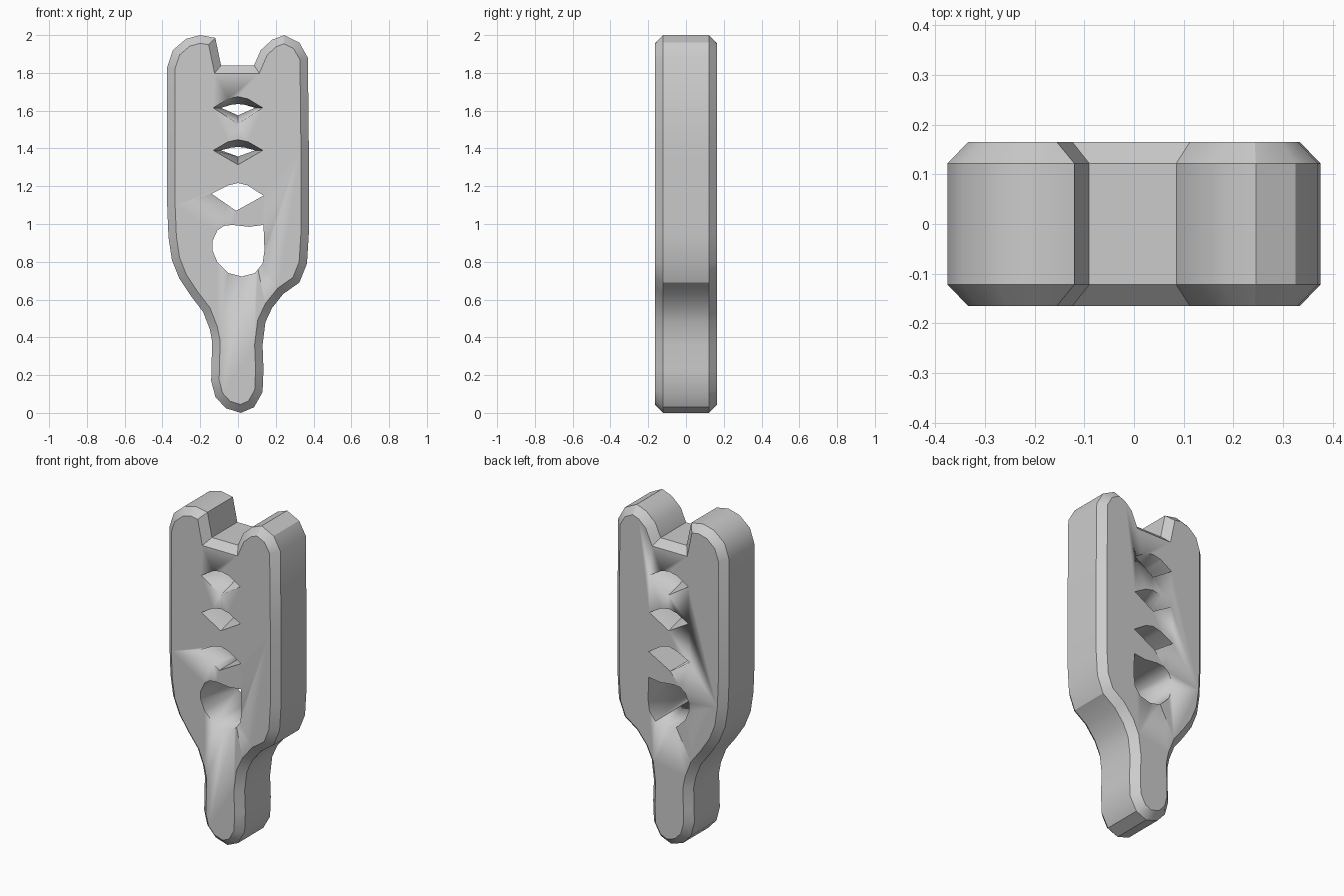
import bpy, bmesh, math
from mathutils import Vector

if "Cube" in bpy.data.objects:
    bpy.data.objects.remove(bpy.data.objects["Cube"])

# Outer silhouette in x, z, clockwise from the left shoulder
OUTLINE = [(-.375, 1.1), (-.375, 1.83), (-.345, 1.92), (-.275, 1.98), (-.20, 2.0),
           (-.12, 1.985), (-.09, 1.84), (.085, 1.84), (.12, 1.92), (.18, 1.975),
           (.245, 2.0), (.325, 1.96), (.37, 1.88), (.375, 1.4), (.375, .95),
           (.365, .79), (.325, .69), (.24, .63), (.18, .555), (.145, .48),
           (.13, .36), (.135, .23), (.13, .11), (.085, .03), (.015, 0),
           (-.065, .025), (-.12, .085), (-.142, .17), (-.14, .25), (-.137, .38),
           (-.15, .445), (-.185, .535), (-.25, .62), (-.31, .71), (-.35, .81),
           (-.368, .93)]
ROUND_HOLE = [(-.135, .91), (-.11, .965), (-.075, .99), (-.03, .995), (.06, .985),
              (.135, .995), (.14, .86), (.13, .79), (.09, .74), (.02, .722),
              (-.05, .74), (-.11, .80), (-.135, .86)]
DIAMOND = [(-.14, 1.16), (-.05, 1.205), (0, 1.217), (.05, 1.205), (.135, 1.15), (-.01, 1.07)]


def inset(points, d):
    """Mitred inward offset of a clockwise outline."""
    pts = [Vector(p) for p in points]
    out = []
    for i, p in enumerate(pts):
        a = (p - pts[i - 1]).normalized()
        b = (pts[(i + 1) % len(pts)] - p).normalized()
        na, nb = Vector((a.y, -a.x)), Vector((b.y, -b.x))
        out.append(p + (na + nb) * d / (1 + na.dot(nb)))
    return out


def loft(name, rings):
    """Solid through outlines placed at successive y depths."""
    bm = bmesh.new()
    loops = [[bm.verts.new((x, y, z)) for x, z in pts] for y, pts in rings]
    n = len(loops[0])
    for lo, hi in zip(loops, loops[1:]):
        for i in range(n):
            j = (i + 1) % n
            bm.faces.new((lo[i], lo[j], hi[j], hi[i]))
    bm.faces.new(loops[0])
    bm.faces.new(loops[-1])
    bmesh.ops.recalc_face_normals(bm, faces=bm.faces)
    mesh = bpy.data.meshes.new(name)
    bm.to_mesh(mesh)
    bm.free()
    ob = bpy.data.objects.new(name, mesh)
    bpy.context.collection.objects.link(ob)
    return ob


def shade(ob):
    bpy.ops.object.select_all(action='DESELECT')
    ob.select_set(True)
    bpy.context.view_layer.objects.active = ob
    bpy.ops.object.shade_smooth_by_angle(angle=math.radians(32))


# Chamfered plate with handle and notched top
inner = inset(OUTLINE, .042)
body = loft("paddle_body", [(-.165, inner), (-.122, OUTLINE), (.122, OUTLINE), (.165, inner)])
shade(body)

# Straight holes
cutters = [loft("round_hole_cutter", [(-.3, ROUND_HOLE), (.3, ROUND_HOLE)]),
           loft("diamond_hole_cutter", [(-.3, DIAMOND), (.3, DIAMOND)])]

# Upper slots, pinched in the middle of the thickness
for k, (z, up, down, wup, wdown) in enumerate([(1.615, .06, .085, .02, .04),
                                               (1.39, .057, .077, .018, .033)]):
    def slot(w, t, b):
        return [(-w, z), (-w * .4, z + t * .8), (0, z + t), (w * .4, z + t * .8), (w, z), (0, z - b)]
    wide, waist = slot(.132, up, down), slot(.09, wup, wdown)
    cutters.append(loft(f"slot_cutter_{k + 1}", [(-.168, wide), (0, waist), (.168, wide)]))

for c in cutters:
    shade(c)
    c.hide_render = True
    c.hide_set(True)
    mod = body.modifiers.new(c.name, 'BOOLEAN')
    mod.operation = 'DIFFERENCE'
    mod.solver = 'EXACT'
    mod.object = c
